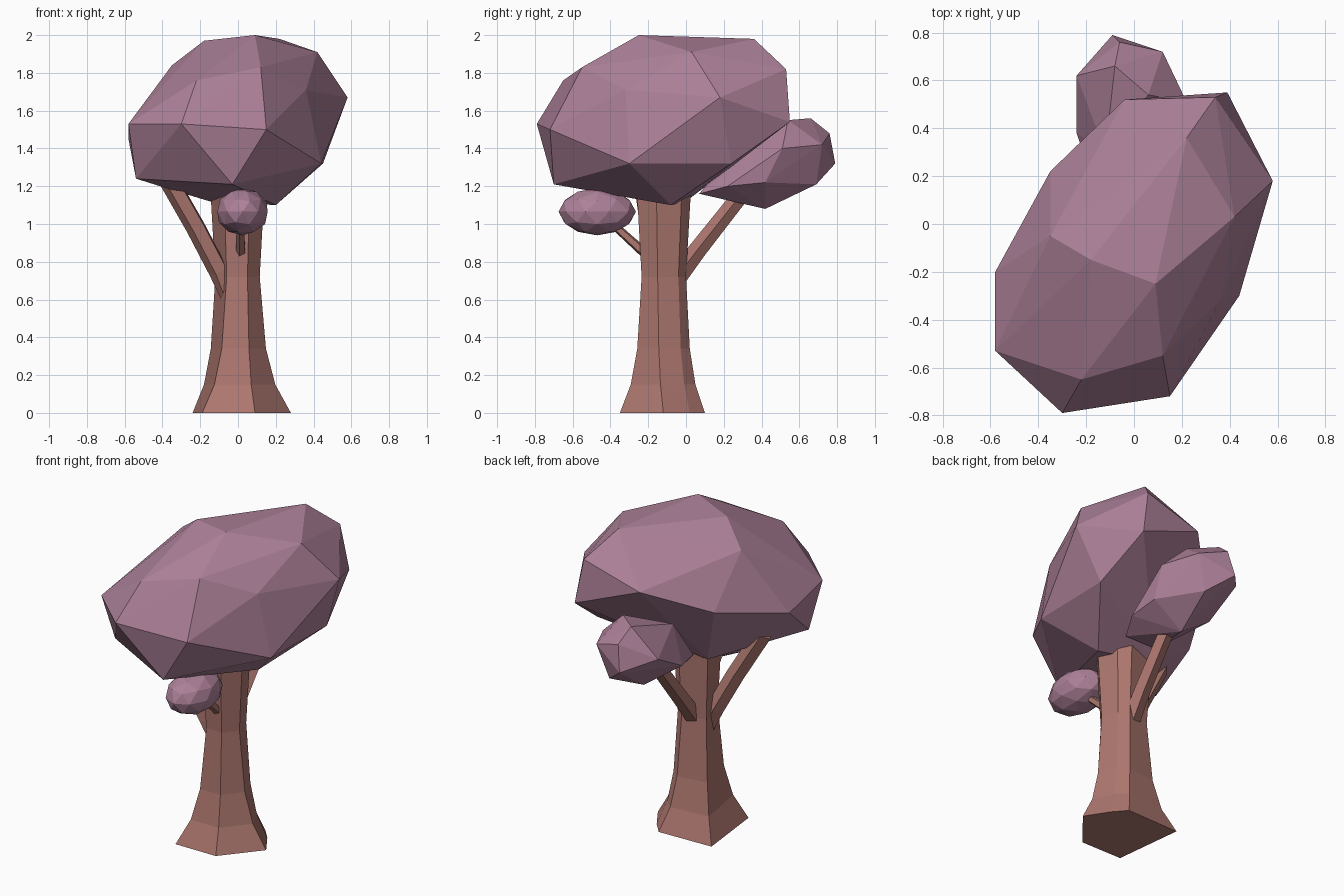
import bpy, bmesh, math
from mathutils import Vector

if "Cube" in bpy.data.objects:
    bpy.data.objects.remove(bpy.data.objects["Cube"])


def material(name, color):
    m = bpy.data.materials.new(name)
    m.diffuse_color = (*color, 1)
    m.use_nodes = True
    m.node_tree.nodes["Principled BSDF"].inputs["Base Color"].default_value = m.diffuse_color
    return m


LEAF = material("leaf_purple", (0.42, 0.22, 0.32))
BARK = material("bark_brown", (0.42, 0.185, 0.16))


def finish(name, bm, mat):
    bmesh.ops.recalc_face_normals(bm, faces=bm.faces)
    me = bpy.data.meshes.new(name)
    bm.to_mesh(me)
    bm.free()
    me.materials.append(mat)
    ob = bpy.data.objects.new(name, me)
    bpy.context.collection.objects.link(ob)
    return ob


def hull(name, pts):
    """Faceted leaf clump: the convex hull of a few corner points."""
    bm = bmesh.new()
    for p in pts:
        bm.verts.new(p)
    bmesh.ops.convex_hull(bm, input=bm.verts)
    loose = [v for v in bm.verts if not v.link_faces]
    bmesh.ops.delete(bm, geom=loose, context='VERTS')
    return finish(name, bm, LEAF)


def loft(name, rings):
    """Skin a stack of equal-sided rings and cap both ends."""
    bm = bmesh.new()
    rows = [[bm.verts.new(p) for p in r] for r in rings]
    n = len(rows[0])
    for a, b in zip(rows, rows[1:]):
        for i in range(n):
            j = (i + 1) % n
            bm.faces.new((a[i], a[j], b[j], b[i]))
    bm.faces.new(rows[0])
    bm.faces.new(rows[-1])
    return finish(name, bm, BARK)


def branch(name, path, radii, sides=5):
    d = (Vector(path[-1]) - Vector(path[0])).normalized()
    u = d.cross(Vector((0, 0, 1))).normalized()
    v = u.cross(d)
    turn = [2 * math.pi * i / sides for i in range(sides)]
    loft(name, [[Vector(p) + r * (u * math.cos(t) + v * math.sin(t)) for t in turn]
                for p, r in zip(path, radii)])


# Trunk: six-sided, flared foot narrowing to a waist, widening at the top
foot = [(.09, -.35), (.28, -.12), (.19, .02), (.12, .10), (-.24, .09), (-.19, -.35)]
waist = [(.05, -.235), (.115, -.15), (.085, -.04), (.03, 0), (-.12, -.03), (-.06, -.23)]


def trunk_ring(z, flare, scale=1):
    return [((w[0] + (f[0] - w[0]) * flare) * scale,
             -.12 + (w[1] + (f[1] - w[1]) * flare + .12) * scale, z)
            for f, w in zip(foot, waist)]


loft("trunk", [trunk_ring(0, 1), trunk_ring(.15, .5), trunk_ring(.34, .2),
               trunk_ring(.72, 0), trunk_ring(1.1, 0, 1.18), trunk_ring(1.22, 0, 1.25)])

# Branches
branch("left_branch", [(-.05, -.15, .60), (-.10, -.16, .75), (-.22, -.19, .98),
                       (-.38, -.23, 1.26)], [.035, .055, .055, .055])
branch("back_branch", [(-.02, -.06, .70), (-.01, .06, .86), (0, .32, 1.19)],
       [.055, .05, .045])
branch("front_branch", [(.015, -.19, .82), (.015, -.40, 1.01)], [.028, .022])

# Main canopy
hull("main_canopy", [
    (-.3, -.79, 1.53), (.15, -.72, 1.50), (-.58, -.53, 1.53), (-.58, -.2, 1.45),
    (.58, .18, 1.67), (.44, -.3, 1.32), (.09, -.25, 2.0), (.12, -.55, 1.83),
    (-.22, -.65, 1.76), (.42, .03, 1.91), (.22, .36, 1.98), (.39, .55, 1.54),
    (.34, .53, 1.82), (-.04, .52, 1.71), (-.18, -.15, 1.97), (-.35, -.05, 1.84),
    (-.35, .22, 1.55), (.2, -.08, 1.10), (-.03, -.7, 1.21), (-.54, -.45, 1.24),
    (.45, .24, 1.32), (-.15, 0, 1.12), (-.38, -.3, 1.19), (.36, -.32, 1.71)])

# Back clump, stretched backwards and tilted up
hull("back_clump", [
    (-.09, .79, 1.32), (.12, .72, 1.42), (-.08, .66, 1.56), (-.24, .62, 1.38),
    (-.24, .38, 1.25), (.22, .51, 1.40), (.2, .42, 1.22), (0, .42, 1.08),
    (.05, .69, 1.21), (-.1, .07, 1.16), (.12, .07, 1.16), (-.12, .3, 1.45),
    (.06, .54, 1.55), (.2, .22, 1.2), (-.17, .17, 1.22), (-.06, .76, 1.48)])

# Front clump: small squashed faceted ball
bm = bmesh.new()
bmesh.ops.create_icosphere(bm, subdivisions=2, radius=1)
for v in bm.verts:
    v.co = Vector((.024 + v.co.x * .14, -.47 + v.co.y * .205,
                   1.065 + v.co.z * .125))
finish("front_clump", bm, LEAF)
